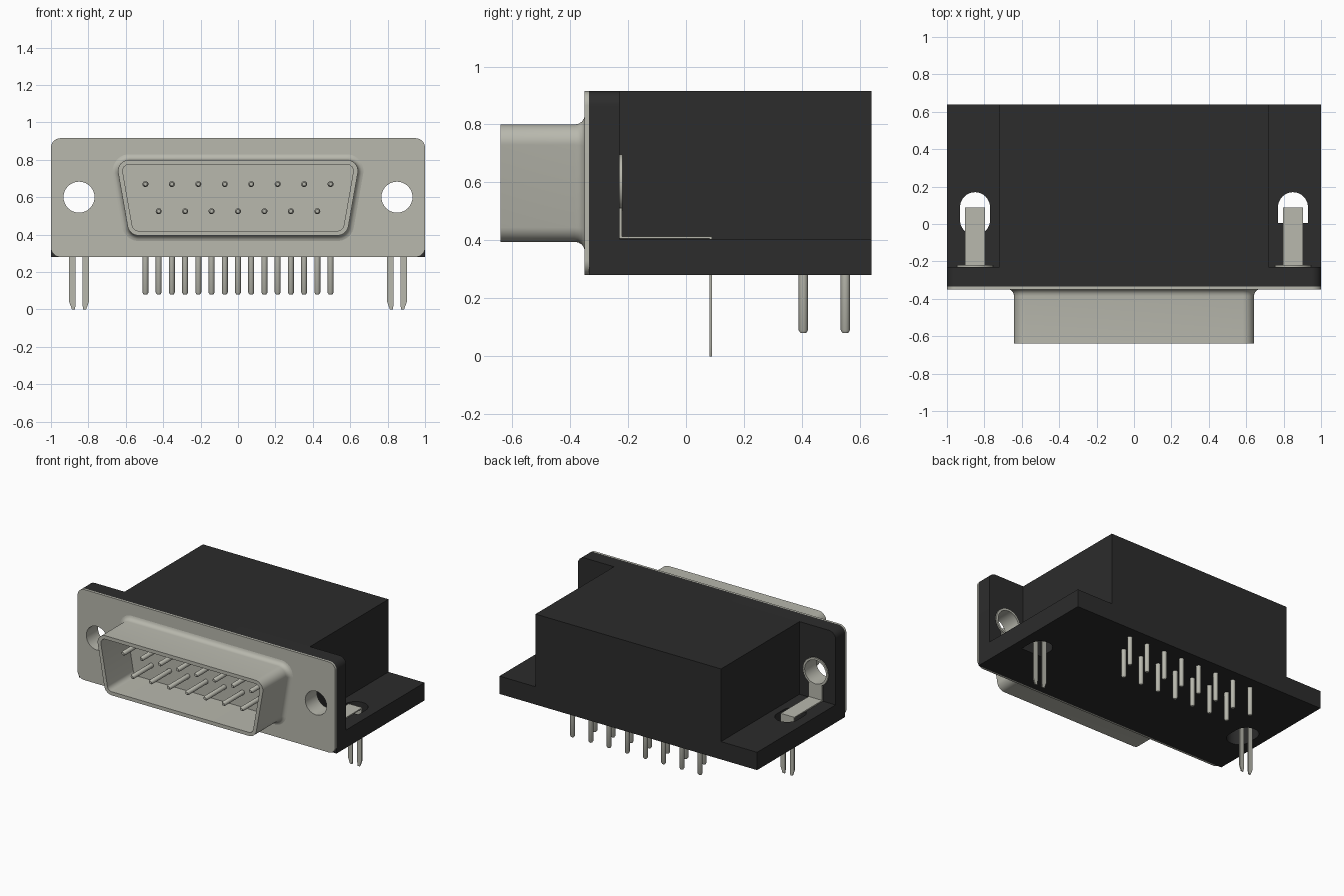
import bpy, bmesh, math
from mathutils import Vector, Matrix

cube = bpy.data.objects.get("Cube")
if cube:
    bpy.data.objects.remove(cube, do_unlink=True)


def material(name, rgb):
    m = bpy.data.materials.new(name)
    m.use_nodes = True
    m.diffuse_color = (*rgb, 1)
    node = next(n for n in m.node_tree.nodes if n.type == 'BSDF_PRINCIPLED')
    node.inputs["Base Color"].default_value = (*rgb, 1)
    node.inputs["Roughness"].default_value = 0.6
    return m


METAL = material("warm_grey_metal", (0.48, 0.48, 0.42))
BLACK = material("black_plastic", (0.025, 0.025, 0.025))


def finish(bm, name, mat):
    bmesh.ops.remove_doubles(bm, verts=bm.verts, dist=1e-5)
    bmesh.ops.recalc_face_normals(bm, faces=bm.faces)
    mesh = bpy.data.meshes.new(name)
    bm.to_mesh(mesh)
    bm.free()
    mesh.materials.append(mat)
    ob = bpy.data.objects.new(name, mesh)
    bpy.context.collection.objects.link(ob)
    bpy.ops.object.select_all(action='DESELECT')
    ob.select_set(True)
    bpy.context.view_layer.objects.active = ob
    bpy.ops.object.shade_smooth_by_angle(angle=math.radians(35))
    return ob


def rounded(points, radii, n=8):
    """Polygon with each corner replaced by an arc of the given radius."""
    pts, out = [Vector(p) for p in points], []
    for i, p in enumerate(pts):
        r = radii[i]
        if r == 0:
            out.append(p)
            continue
        a = (pts[i - 1] - p).normalized()
        b = (pts[(i + 1) % len(pts)] - p).normalized()
        half = a.angle(b) / 2
        c = p + (a + b).normalized() * (r / math.sin(half))
        u, v = p + a * (r / math.tan(half)) - c, p + b * (r / math.tan(half)) - c
        out += [c + u.lerp(v, k / n).normalized() * r for k in range(n + 1)]
    return out


def rect(x0, x1, y0, y1):
    return [(x0, y0), (x1, y0), (x1, y1), (x0, y1)]


def circle(cx, cy, r, n=32):
    return [(cx + r * math.cos(2 * math.pi * k / n), cy + r * math.sin(2 * math.pi * k / n))
            for k in range(n)]


def extrude(name, loops, lo, hi, mat, axis='z'):
    """Outline plus hole loops, extruded from lo to hi along z, or along y for x-z outlines."""
    cu = bpy.data.curves.new(name + "_outline", 'CURVE')
    cu.dimensions, cu.fill_mode, cu.extrude = '2D', 'BOTH', (hi - lo) / 2
    for loop in loops:
        s = cu.splines.new('POLY')
        s.points.add(len(loop) - 1)
        for pt, co in zip(s.points, loop):
            pt.co = (co[0], co[1], 0, 1)
        s.use_cyclic_u = True
    tmp = bpy.data.objects.new(name + "_outline", cu)
    bpy.context.collection.objects.link(tmp)
    bpy.context.view_layer.update()
    dg = bpy.context.evaluated_depsgraph_get()
    mesh = bpy.data.meshes.new_from_object(tmp.evaluated_get(dg))
    bm = bmesh.new()
    bm.from_mesh(mesh)
    bpy.data.meshes.remove(mesh)
    bpy.data.objects.remove(tmp, do_unlink=True)
    bpy.data.curves.remove(cu)
    mid = (lo + hi) / 2
    if axis == 'y':
        mat4 = Matrix.Translation((0, mid, 0)) @ Matrix.Rotation(math.pi / 2, 4, 'X')
    else:
        mat4 = Matrix.Translation((0, 0, mid))
    bm.transform(mat4)
    return finish(bm, name, mat)


def pin(name, tip, direction, length, r=0.016):
    """Round pin with a chamfered tip, running from the tip along direction."""
    d = Vector(direction)
    rot = d.to_track_quat('Z', 'Y').to_matrix().to_4x4()
    bm = bmesh.new()
    rings = []
    for rad, h in ((r * 0.6, 0), (r, 0.01), (r, length)):
        rings.append([bm.verts.new((x, y, h)) for x, y in circle(0, 0, rad, 16)])
    for a, b in zip(rings, rings[1:]):
        for k in range(16):
            bm.faces.new((a[k - 1], a[k], b[k], b[k - 1]))
    bm.faces.new(rings[0])
    bm.faces.new(rings[-1])
    bm.transform(Matrix.Translation(tip) @ rot)
    return finish(bm, name, METAL)


HX, HZ = 0.85, 0.60          # mounting hole centre
Z0, Z1, ZS = 0.28, 0.915, 0.405

# Plastic housing: flange, main block and slotted base
holes = [circle(s * HX, HZ, 0.09) for s in (-1, 1)]
extrude("housing_flange", [rounded(rect(-1, 1, Z0, Z1), (0, 0, 0.05, 0.05))] + holes,
        -0.335, -0.23, BLACK, 'y')
extrude("housing_block", [rect(-0.72, 0.72, -0.23, 0.64)], ZS, Z1, BLACK)
slot_r = rounded(rect(-0.93, -0.77, -0.06, 0.17), [0.0795] * 4)
slot_l = rounded(rect(0.77, 0.93, 0.005, 0.17), (0, 0, 0.0795, 0.0795))
extrude("housing_base", [rect(-1, 1, -0.23, 0.64), slot_r, slot_l], Z0, ZS, BLACK)

# Metal face plate
holes = [circle(s * HX, HZ, 0.083) for s in (-1, 1)]
extrude("face_plate", [rounded(rect(-1, 1, Z0, Z1), [0.05] * 4)] + holes,
        -0.35, -0.335, METAL, 'y')


# Trapezoid shell: flared foot, wall, rim, inner wall and floor
def trapezoid(o):
    top, bot = 0.80 + o, 0.395 - o
    w = [0.653 - (0.80 - z) * 0.176 + o * 1.015 for z in (bot, top)]
    return rounded([(-w[0], bot), (w[0], bot), (w[1], top), (-w[1], top)], [0.06 + o] * 4)


bm = bmesh.new()
rings = []
for o, y in ((0.034, -0.349), (0.02, -0.352), (0.009, -0.36), (0.002, -0.372), (0, -0.385),
             (0, -0.64), (-0.025, -0.64), (-0.025, -0.353)):
    rings.append([bm.verts.new((p.x, y, p.y)) for p in trapezoid(o)])
for a, b in zip(rings, rings[1:]):
    for k in range(len(a)):
        bm.faces.new((a[k - 1], a[k], b[k], b[k - 1]))
bm.faces.new(rings[-1])
bm.faces.new(rings[0])
finish(bm, "connector_shell", METAL)

# Contact pins inside the shell and their tails below the base
STEP = 0.1414
for row, count, z, y in (("upper", 8, 0.67, 0.55), ("lower", 7, 0.525, 0.405)):
    for i in range(count):
        x = (i - (count - 1) / 2) * STEP
        pin(f"{row}_contact_{i + 1}", (x, -0.57, z), (0, 1, 0), 0.22)
        pin(f"{row}_tail_{i + 1}", (x, y, 0.08), (0, 0, 1), 0.21)

# Eyelets with straps and forked board locks, one at each end
for side, s in (("right", -1), ("left", 1)):
    c = s * HX
    extrude(f"{side}_eyelet_sleeve", [circle(c, HZ, 0.09), circle(c, HZ, 0.083)],
            -0.335, -0.23, METAL, 'y')
    extrude(f"{side}_eyelet_rim", [circle(c, HZ, 0.098), circle(c, HZ, 0.083)],
            -0.23, -0.22, METAL, 'y')
    w = 0.0525
    extrude(f"{side}_strap_upright", [rect(c - w, c + w, 0.406, 0.512)], -0.229, -0.221, METAL, 'y')
    extrude(f"{side}_strap", [rect(c - w, c + w, -0.229, 0.089)], 0.406, 0.414, METAL)
    half = [(0.018, 0.34), (0.018, 0.03), (0.022, 0.0), (0.038, 0.0), (w, 0.04), (w, 0.41)]
    fork = [(c + x, z) for x, z in half] + [(c - x, z) for x, z in reversed(half)]
    extrude(f"{side}_board_lock", [fork], 0.081, 0.089, METAL, 'y')
